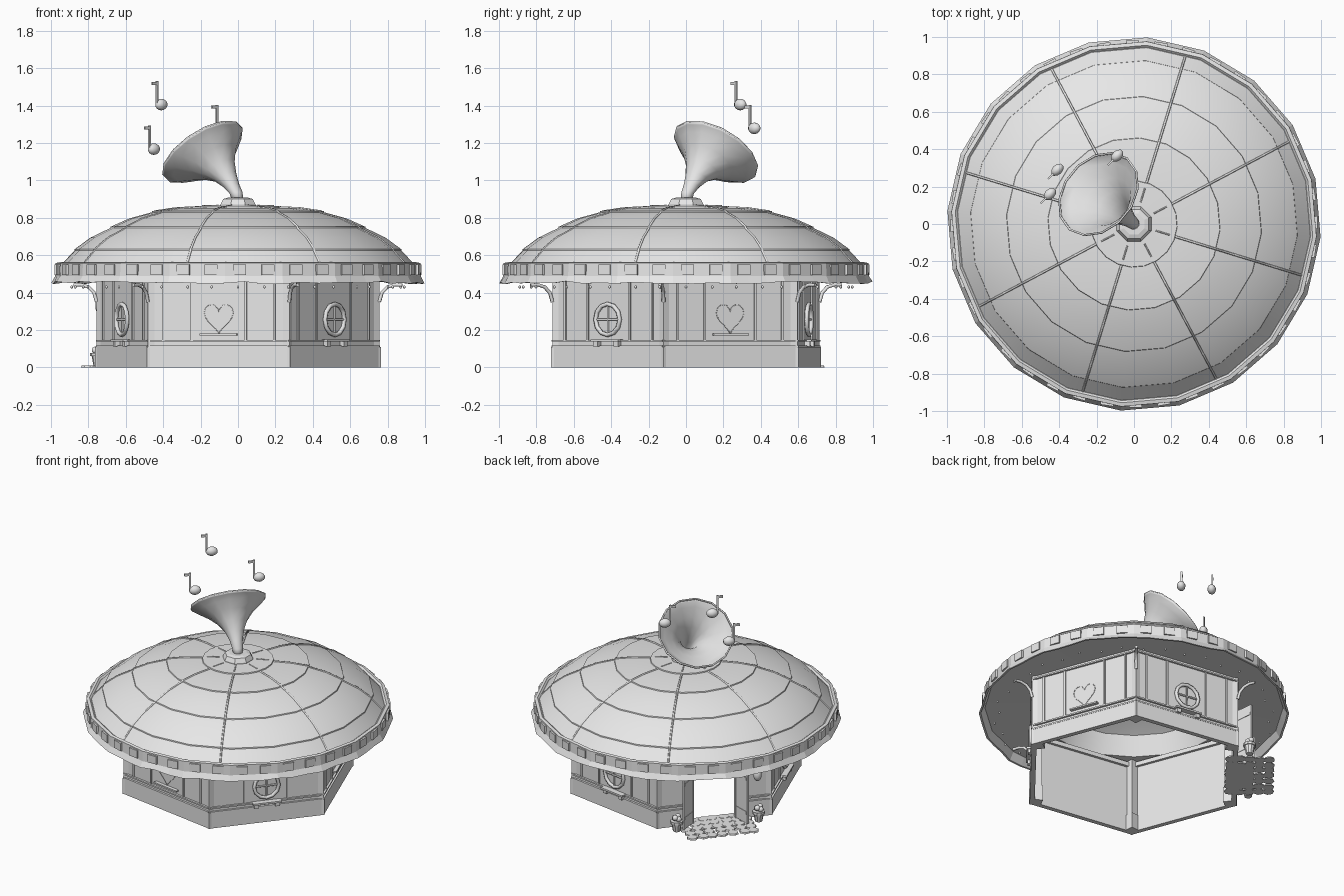
import bpy, bmesh, random
from math import sin, cos, pi, radians
from mathutils import Matrix, Vector

random.seed(4)
if "Cube" in bpy.data.objects:
    bpy.data.objects.remove(bpy.data.objects["Cube"])

GREY = (0.8, 0.8, 0.8, 1)
mat = bpy.data.materials.new("soft_grey")
mat.use_nodes = True
mat.diffuse_color = GREY
mat.node_tree.nodes["Principled BSDF"].inputs["Base Color"].default_value = GREY

CORNERS = [radians(-9 + 60 * k) for k in range(6)]
FACES = [radians(21 + 60 * k) for k in range(6)]
DOOR = FACES[2]
HEARTS = [FACES[0], FACES[4]]
WINDOWS = [FACES[1], FACES[3], FACES[5]]
WALL = 0.654       # distance from the centre to the outer wall
HALF = 0.377       # half the width of one wall
GAP = 0.14         # half the width of the doorway


def pt(ang, out, side, z):
    """Point given by direction, distance outward, sideways shift and height."""
    return Matrix.Rotation(ang, 4, 'Z') @ Vector((out, side, z))


def finish(name, bm, smooth=None):
    bmesh.ops.recalc_face_normals(bm, faces=bm.faces)
    me = bpy.data.meshes.new(name)
    bm.to_mesh(me)
    bm.free()
    me.materials.append(mat)
    ob = bpy.data.objects.new(name, me)
    bpy.context.collection.objects.link(ob)
    if smooth:
        bpy.ops.object.select_all(action='DESELECT')
        ob.select_set(True)
        bpy.context.view_layer.objects.active = ob
        bpy.ops.object.shade_smooth_by_angle(angle=radians(smooth))
    return ob


def box(bm, ang, out, side, z, size, yaw=0):
    m = Matrix.Translation(pt(ang, out, side, z)) @ Matrix.Rotation(ang + yaw, 4, 'Z')
    bmesh.ops.create_cube(bm, size=1, matrix=m @ Matrix.Diagonal((*size, 1)))


def ball(bm, centre, size, turn=0):
    m = Matrix.Translation(centre) @ Matrix.Rotation(turn, 4, 'Z') @ Matrix.Diagonal((*size, 1))
    bmesh.ops.create_uvsphere(bm, u_segments=10, v_segments=7, radius=1, matrix=m)


def skin(bm, rings, loop=False):
    rows = [[bm.verts.new(p) for p in ring] for ring in rings]
    pairs = list(zip(rows, rows[1:])) + ([(rows[-1], rows[0])] if loop else [])
    for a, b in pairs:
        for i in range(len(a)):
            j = (i + 1) % len(a)
            bm.faces.new((a[i], a[j], b[j], b[i]))
    return rows


def lathe(bm, profile, n, phase=0):
    return skin(bm, [[pt(phase + 2 * pi * i / n, r, 0, z) for i in range(n)]
                     for r, z in profile])


def pipes(name, paths, radius, cyclic=False):
    cu = bpy.data.curves.new(name, 'CURVE')
    cu.dimensions = '3D'
    cu.bevel_depth = radius
    cu.bevel_resolution = 1
    cu.use_fill_caps = True
    for path in paths:
        sp = cu.splines.new('POLY')
        sp.points.add(len(path) - 1)
        sp.use_cyclic_u = cyclic
        for p, co in zip(sp.points, path):
            p.co = (*co, 1)
    cu.materials.append(mat)
    bpy.context.collection.objects.link(bpy.data.objects.new(name, cu))


# Domed roof of overlapping rings, with a hollow underside
PHASE = radians(-4)
dome = [(0.003, 0.868), (0.23, 0.863), (0.232, 0.856), (0.35, 0.851), (0.46, 0.836),
        (0.462, 0.829), (0.58, 0.797), (0.682, 0.752), (0.684, 0.745), (0.79, 0.694),
        (0.875, 0.632), (0.876, 0.624), (0.945, 0.552)]
under = [(0.965, 0.55), (0.965, 0.5), (0.65, 0.51), (0.6, 0.64), (0.42, 0.74), (0.2, 0.8), (0.003, 0.815)]
bm = bmesh.new()
lathe(bm, dome + under, 20, PHASE)
finish("roof_dome", bm, 30)
RIBS = [radians(28 + 45 * k) for k in range(8)]
pipes("roof_ribs", [[pt(a, r * 0.99, 0, z) for r, z in dome[2:]] for a in RIBS], 0.0065)
pipes("roof_cap_ribs", [[pt(a, 0.12, 0, 0.866), pt(a, 0.2, 0, 0.864)] for a in RIBS], 0.004)

# Eave band with an uneven lower edge, built on the same twenty sides
SUB = 3
drops = [random.uniform(0, 0.016) for _ in range(20 * SUB)]


def band_ring(r, z, wavy=False):
    ring = []
    for k in range(20):
        a, b = (pt(PHASE + 2 * pi * (k + d) / 20, r, 0, z) for d in (0, 1))
        for s in range(SUB):
            rise = drops[k * SUB + s] if wavy else 0
            ring.append(a.lerp(b, s / SUB) + Vector((0, 0, rise)))
    return ring


bm = bmesh.new()
skin(bm, [band_ring(0.945, 0.55), band_ring(0.958, 0.562), band_ring(0.978, 0.558),
          band_ring(0.98, 0.488), band_ring(1.0, 0.445, True),
          band_ring(0.987, 0.445, True), band_ring(0.962, 0.495)], True)
finish("eave_band", bm)
bm = bmesh.new()
for k in range(40):
    box(bm, PHASE + 2 * pi * (k + 0.5) / 40, 0.974, 0, 0.522, (0.014, 0.07, 0.055))
finish("eave_blocks", bm)

# Small hanging bulbs under the eave
bm = bmesh.new()
for k in range(40):
    ball(bm, pt(2 * pi * k / 40, 0.87 + 0.03 * (k % 2), 0, 0.43), (0.007, 0.007, 0.008))
finish("eave_bulbs", bm, 60)

# Six walls; the door wall is split around its opening
walls, trim = bmesh.new(), bmesh.new()
for a in FACES:
    if a == DOOR:
        spans = [(s * (HALF + GAP) / 2, HALF - GAP) for s in (-1, 1)]
        box(walls, a, WALL - 0.01, 0, 0.46, (0.02, 2 * GAP, 0.1))
        for s in (-1, 1):
            box(trim, a, WALL, s * (GAP + 0.008), 0.205, (0.035, 0.018, 0.41))
        box(trim, a, WALL, 0, 0.41, (0.035, 2 * GAP + 0.034, 0.018))
    else:
        spans = [(0, 2 * HALF)]
    for side, width in spans:
        box(walls, a, WALL - 0.01, side, 0.255, (0.02, width, 0.51))
        box(trim, a, WALL, side, 0.055, (0.024, width, 0.11))
        for z in (0.112, 0.142, 0.485):
            box(trim, a, WALL + 0.004, side, z, (0.02, width, 0.01))
        box(trim, a, WALL - 0.028, side, 0.485, (0.02, width * 0.96, 0.03))
    for s in (-1, 1):
        for u in ([0.27] if a == DOOR else [0.145, 0.3]):
            box(trim, a, WALL + 0.003, s * u, 0.315, (0.01, 0.012, 0.34))
finish("walls", walls)
finish("wall_trim", trim)

# Corner posts with feet, and curled eave brackets
bm = bmesh.new()
for a in CORNERS:
    box(bm, a, 0.722, 0, 0.255, (0.062, 0.062, 0.51), pi / 4)
    box(bm, a, 0.722, 0, 0.055, (0.074, 0.074, 0.11), pi / 4)
finish("corner_posts", bm)
pipes("eave_brackets", [[pt(a, r, 0, z) for r, z in
                         ((0.765, 0.35), (0.78, 0.4), (0.81, 0.43), (0.85, 0.442), (0.89, 0.44))]
                        for a in CORNERS], 0.01)

# Round windows with cross bars and sill boxes
bm = bmesh.new()
frames, bars = [], []
for a in WINDOWS:
    ring = [(cos(2 * pi * i / 12), sin(2 * pi * i / 12)) for i in range(12)]
    frames.append([pt(a, WALL + 0.012, 0.083 * u, 0.256 + 0.083 * v) for u, v in ring])
    bm.faces.new([bm.verts.new(pt(a, WALL + 0.004, 0.083 * u, 0.256 + 0.083 * v)) for u, v in ring])
    bars += [[pt(a, WALL + 0.01, -0.08, 0.256), pt(a, WALL + 0.01, 0.08, 0.256)],
             [pt(a, WALL + 0.01, 0, 0.176), pt(a, WALL + 0.01, 0, 0.336)]]
finish("window_panes", bm)
pipes("window_frames", frames, 0.012, True)
pipes("window_bars", bars, 0.006)
bm = bmesh.new()
for a in WINDOWS:
    box(bm, a, WALL + 0.02, 0, 0.143, (0.04, 0.19, 0.012))
    for s in (-1, 1):
        box(bm, a, WALL + 0.016, s * 0.07, 0.124, (0.028, 0.03, 0.026))
for a in HEARTS:
    box(bm, a, WALL + 0.012, 0, 0.175, (0.024, 0.2, 0.01))
finish("window_sills", bm)

# Heart plates with a thin outline
bm = bmesh.new()
outlines = []
for a in HEARTS:
    path = []
    for i in range(28):
        t = 2 * pi * i / 28
        v = 13 * cos(t) - 5 * cos(2 * t) - 2 * cos(3 * t) - cos(4 * t)
        path.append(pt(a, WALL + 0.004, 0.0049 * 16 * sin(t) ** 3, 0.27 + 0.0055 * v))
    bm.faces.new([bm.verts.new(p) for p in path])
    outlines.append(path)
finish("heart_plates", bm)
pipes("heart_outlines", outlines, 0.002, True)

# Open double door, flower pots, lantern and paving
bm = bmesh.new()
for s, t in ((-1, radians(45)), (1, radians(20))):
    out, side = WALL + 0.015 + 0.06 * cos(t), s * (GAP + 0.01 + 0.06 * sin(t))
    box(bm, DOOR, out, side, 0.205, (0.12, 0.014, 0.38), s * t)
    for z in (0.09, 0.33):
        box(bm, DOOR, out, side, z, (0.11, 0.02, 0.018), s * t)
finish("door_leaves", bm)
pots, plants = bmesh.new(), bmesh.new()
for s in (-1, 1):
    spot = pt(DOOR, 0.74, s * 0.275, 0)
    rows = lathe(pots, [(0.024, 0.005), (0.034, 0.06), (0.042, 0.06), (0.042, 0.078), (0.03, 0.076)], 10)
    pots.faces.new(rows[0])
    pots.faces.new(rows[-1])
    bmesh.ops.translate(pots, verts=[v for r in rows for v in r], vec=spot)
    for k in range(4):
        ball(plants, spot + pt(k * pi / 2, 0.016, 0, 0.092 + 0.01 * (k % 2)), (0.019, 0.019, 0.019))
finish("flower_pots", pots)
finish("flowers", plants, 60)
bm = bmesh.new()
ball(bm, pt(DOOR, 0.73, 0.27, 0.33), (0.028, 0.028, 0.045))
box(bm, DOOR, 0.69, 0.27, 0.37, (0.08, 0.012, 0.012))
finish("door_lantern", bm, 60)
bm = bmesh.new()
box(bm, DOOR, 0.68, 0, 0.004, (0.18, 0.3, 0.008))
for i in range(5):
    for j in range(7):
        p = pt(DOOR, 0.62 + 0.062 * i, -0.21 + 0.07 * j + random.uniform(-0.008, 0.008), 0.005)
        m = Matrix.Translation(p) @ Matrix.Rotation(random.uniform(0, pi), 4, 'Z')
        bmesh.ops.create_cone(bm, cap_ends=True, segments=7, radius1=0.038, radius2=0.034,
                              depth=0.01, matrix=m)
finish("paving_stones", bm)

# Horn on an eight-sided plinth
bm = bmesh.new()
lathe(bm, [(0.1, 0.85), (0.1, 0.873), (0.085, 0.9), (0.06, 0.907), (0.003, 0.907)], 8, pi / 8)
finish("horn_plinth", bm)
AXIS = Vector((-0.5, 0.43, 0.755)).normalized()
stations = [(0, 0.89, 0.025), (0.06, 0.935, 0.029), (0.2, 0.975, 0.038), (0.37, 1.02, 0.058),
            (0.56, 1.06, 0.092), (0.74, 1.098, 0.143), (0.9, 1.128, 0.203), (1, 1.146, 0.238),
            (1, 1.155, 0.244)]
rings = []
for f, z, r in stations:
    n = Vector((0, 0, 1)).lerp(AXIS, min(1, f * 1.5)).normalized()
    turn = Vector((0, 0, 1)).rotation_difference(n)
    rings.append([Vector((-0.19 * f, 0.16 * f, z)) + turn @ pt(2 * pi * i / 14, r, 0, 0)
                  for i in range(14)])
bm = bmesh.new()
skin(bm, rings)
horn = finish("horn_bell", bm, 40)
shell = horn.modifiers.new("thickness", 'SOLIDIFY')
shell.thickness = 0.006
pipes("horn_rim", [rings[-1]], 0.006, True)

# Floating music notes
heads, stems = bmesh.new(), bmesh.new()
LEAN = pi / 4
for spot in ((-0.41, 0.29, 1.405), (-0.45, 0.16, 1.167), (-0.09, 0.365, 1.278)):
    c = Vector(spot)
    ball(heads, c, (0.04, 0.028, 0.031), LEAN)
    for off, z, size in ((-0.033, 0.06, (0.012, 0.01, 0.13)), (-0.05, 0.113, (0.04, 0.01, 0.016))):
        p = c + pt(LEAN, off, 0, z)
        m = Matrix.Translation(p) @ Matrix.Rotation(LEAN, 4, 'Z') @ Matrix.Diagonal((*size, 1))
        bmesh.ops.create_cube(stems, size=1, matrix=m)
finish("note_heads", heads, 60)
finish("note_stems", stems)
